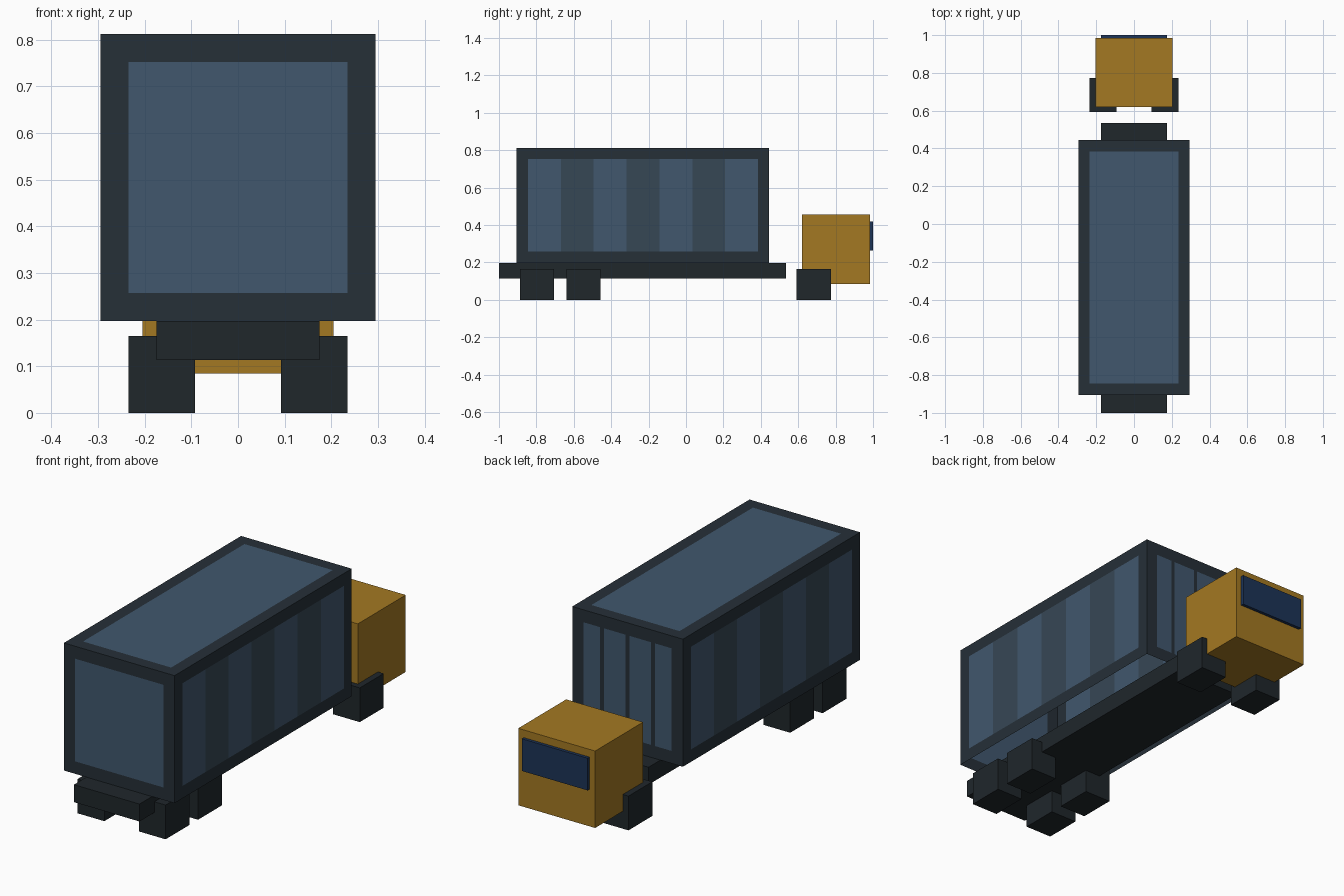
import bpy, bmesh
from mathutils import Vector

if "Cube" in bpy.data.objects:
    bpy.data.objects.remove(bpy.data.objects["Cube"])


def material(name, rgb):
    m = bpy.data.materials.new(name)
    m.diffuse_color = (*rgb, 1)
    m.use_nodes = True
    m.node_tree.nodes["Principled BSDF"].inputs["Base Color"].default_value = m.diffuse_color
    return m


FRAME = material("frame_dark", (0.019, 0.029, 0.039))
PANEL = material("panel_blue", (0.052, 0.096, 0.155))
STRIPE = material("panel_shade", (0.037, 0.063, 0.091))
GOLD = material("cab_gold", (0.37, 0.19, 0.016))
BLACK = material("chassis_black", (0.014, 0.020, 0.024))
GLASS = material("window_blue", (0.012, 0.034, 0.095))


def new_object(name, bm, mats):
    me = bpy.data.meshes.new(name)
    bm.to_mesh(me)
    bm.free()
    for m in mats:
        me.materials.append(m)
    ob = bpy.data.objects.new(name, me)
    bpy.context.collection.objects.link(ob)
    return ob


def box(name, x, y, z, mat):
    bm = bmesh.new()
    bmesh.ops.create_cube(bm, size=1)
    for v in bm.verts:
        v.co = [a + (b - a) * (c + 0.5) for (a, b), c in zip((x, y, z), v.co)]
    return new_object(name, bm, [mat])


def wall(bm, origin, u, v, width, height, bands):
    """Flat framed wall; bands = (end position, material index) inside the frame."""
    def quad(u0, u1, v0, v1, mi):
        pts = [(u0, v0), (u1, v0), (u1, v1), (u0, v1)]
        f = bm.faces.new([bm.verts.new(Vector(origin) + Vector(u) * a + Vector(v) * b)
                          for a, b in pts])
        f.material_index = mi
    cuts = [(0, 0), (RIM, 0)] + bands + [(width, 0)]
    for (a, _), (b, mi) in zip(cuts, cuts[1:]):
        quad(a, b, 0, RIM, 0)
        quad(a, b, RIM, height - RIM, mi)
        quad(a, b, height - RIM, height, 0)


# Container: thin framed walls and roof, open underneath
X, Y0, Y1, Z0, Z1, RIM = 0.295, -0.905, 0.445, 0.197, 0.812, 0.06
W, L, H = 2 * X, Y1 - Y0, Z1 - Z0
step = (L - 2 * RIM) / 7
side = [(RIM + step * (i + 1), 1 + i % 2) for i in range(7)]
plain = [(W - RIM, 1)]
doors = []
for c in (-0.136, 0, 0.136):
    doors += [(X + c - 0.01, 1), (X + c + 0.01, 0)]
doors.append((W - RIM, 1))
bm = bmesh.new()
wall(bm, (X, Y0, Z0), (0, 1, 0), (0, 0, 1), L, H, side)
wall(bm, (-X, Y1, Z0), (0, -1, 0), (0, 0, 1), L, H, side)
wall(bm, (-X, Y0, Z0), (1, 0, 0), (0, 0, 1), W, H, plain)
wall(bm, (X, Y1, Z0), (-1, 0, 0), (0, 0, 1), W, H, doors)
wall(bm, (-X, Y0, Z1), (1, 0, 0), (0, 1, 0), W, L, plain)
bmesh.ops.remove_doubles(bm, verts=bm.verts, dist=1e-4)
new_object("container", bm, [FRAME, PANEL, STRIPE])

# Chassis beam
box("chassis", (-0.175, 0.175), (-1, 0.535), (0.113, 0.197), BLACK)

# Cab and windscreen
box("cab", (-0.205, 0.205), (0.62, 0.985), (0.084, 0.455), GOLD)
box("windscreen", (-0.175, 0.175), (0.98, 1.0), (0.263, 0.418), GLASS)

# Block wheels, three axles
for axle, y in (("cab", 0.592), ("inner", -0.64), ("outer", -0.887)):
    for label, s in (("right", 1), ("left", -1)):
        box(f"{axle}_wheel_{label}", sorted((0.092 * s, 0.235 * s)),
            (y, y + 0.182), (0, 0.165), BLACK)
